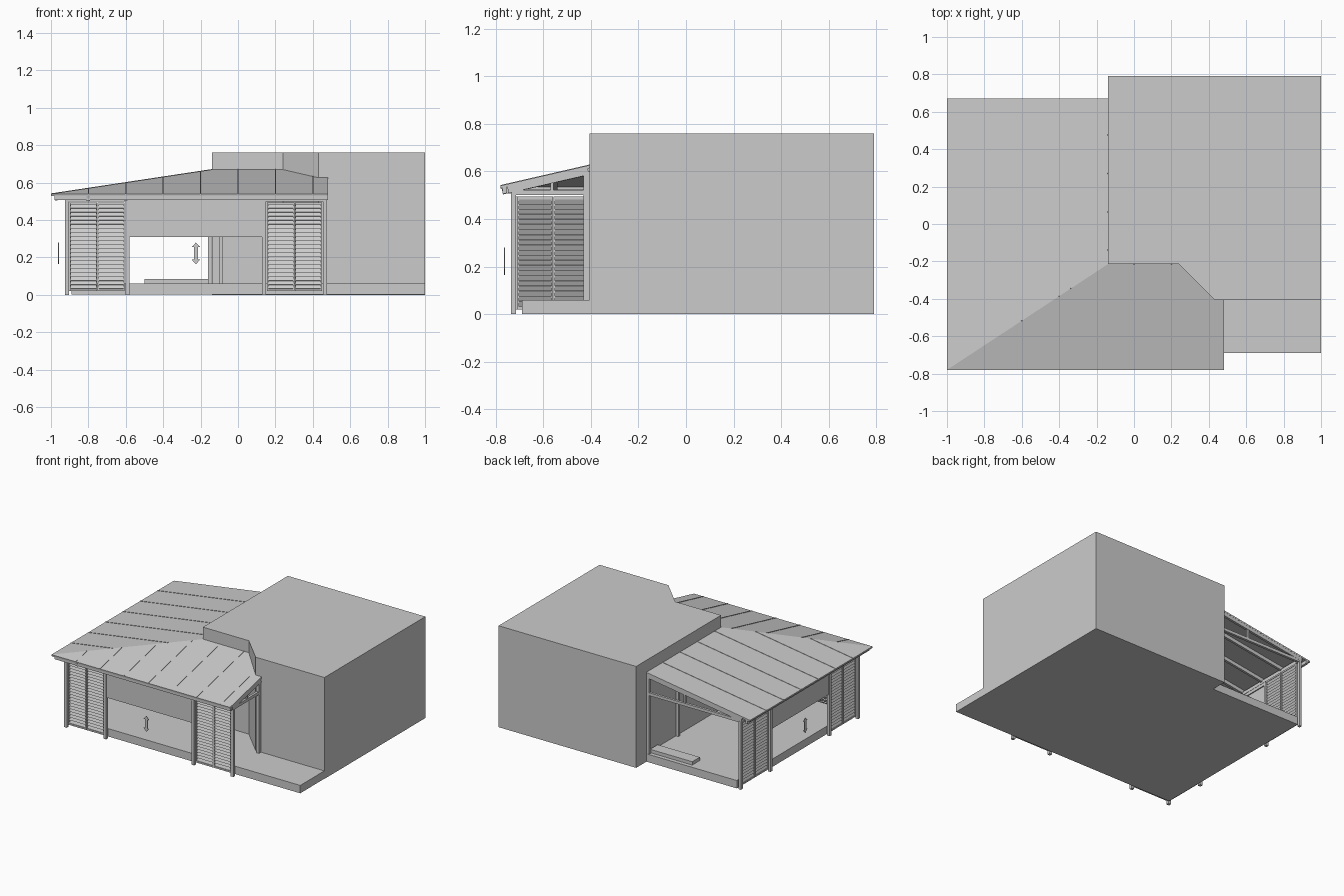
import bpy, bmesh, math
from mathutils import Matrix, Vector

if "Cube" in bpy.data.objects:
    bpy.data.objects.remove(bpy.data.objects["Cube"], do_unlink=True)

grey = bpy.data.materials.new("plain_grey")
grey.use_nodes = True
colour = (0.6, 0.6, 0.6, 1)
grey.diffuse_color = colour
grey.node_tree.nodes["Principled BSDF"].inputs["Base Color"].default_value = colour


def finish(name, bm, matrix=None):
    bmesh.ops.recalc_face_normals(bm, faces=bm.faces)
    mesh = bpy.data.meshes.new(name)
    bm.to_mesh(mesh)
    bm.free()
    mesh.materials.append(grey)
    ob = bpy.data.objects.new(name, mesh)
    if matrix:
        ob.matrix_world = matrix
    bpy.context.collection.objects.link(ob)
    return ob


def add_box(bm, x0, x1, y0, y1, z0, z1, tilt=0):
    m = (Matrix.Translation(((x0 + x1) / 2, (y0 + y1) / 2, (z0 + z1) / 2))
         @ Matrix.Rotation(tilt, 4, 'X')
         @ Matrix.Diagonal((x1 - x0, y1 - y0, z1 - z0, 1)))
    bmesh.ops.create_cube(bm, size=1, matrix=m)


def box(name, *args, matrix=None):
    bm = bmesh.new()
    add_box(bm, *args)
    return finish(name, bm, matrix)


def add_bar(bm, a, b, w, h):
    a, b = Vector(a), Vector(b)
    d = b - a
    m = (Matrix.Translation((a + b) / 2) @ d.to_track_quat('X', 'Z').to_matrix().to_4x4()
         @ Matrix.Diagonal((d.length, w, h, 1)))
    bmesh.ops.create_cube(bm, size=1, matrix=m)


def prism(name, outline, z0, z1, matrix=None):
    bm = bmesh.new()
    face = bm.faces.new([bm.verts.new((x, y, z0)) for x, y in outline])
    out = bmesh.ops.extrude_face_region(bm, geom=[face])
    bmesh.ops.translate(bm, vec=(0, 0, z1 - z0),
                        verts=[v for v in out["geom"] if isinstance(v, bmesh.types.BMVert)])
    return finish(name, bm, matrix)


# Main house block with a chamfered recess, and the deck slab
prism("house_block", [(-.14, .79), (-.14, -.215), (.24, -.215), (.43, -.405),
                      (1, -.405), (1, .79)], 0, .76)
prism("deck_slab", [(-.89, .67), (-.89, -.69), (.999, -.69), (.999, -.3),
                    (-.13, -.1), (-.13, .67)], .001, .06)
box("deck_step", -.5, -.15, .55, .64, .06, .085)

# Veranda roof: side and front slopes meeting at a hip
EAVE, PEAK = .54, .67
corner, ridge = (-1, -.78), (-.14, -.215)


def front_z(y):
    return EAVE + (PEAK - EAVE) * (y - corner[1]) / (ridge[1] - corner[1])


def side_z(x):
    return EAVE + (PEAK - EAVE) * (x - corner[0]) / (ridge[0] - corner[0])


bm = bmesh.new()
a = bm.verts.new((*corner, EAVE))
r = bm.verts.new((*ridge, PEAK))
front = [bm.verts.new((x, y, front_z(y))) for x, y in
         [(.48, -.78), (.48, -.405), (.43, -.405), (.24, -.215)]]
side = [bm.verts.new((x, .67, side_z(x))) for x in (-.14, -1)]
bm.faces.new([a, *front, r])
bm.faces.new([a, r, *side])
roof = finish("veranda_roof", bm)
solid = roof.modifiers.new("thickness", 'SOLIDIFY')
solid.thickness = .012
solid.offset = -1

# Standing seams above the roof and rafters beneath it
lines = []
hip = (ridge[0] - corner[0]) / (ridge[1] - corner[1])
for i in range(7):
    x = -.8 + .2 * i
    y = min(ridge[1], corner[1] + (x + 1) / hip, -.215 - (x - .24))
    lines.append(((x, -.78, EAVE), (x, y, front_z(y))))
for i in range(6):
    y = -.55 + .205 * i
    x = min(ridge[0], corner[0] + (y + .78) * hip)
    lines.append(((-1, y, EAVE), (x, y, side_z(x))))
ends = [((.47, -.77, front_z(-.77)), (.47, -.41, front_z(-.41))),
        ((-.98, .66, side_z(-.98)), (-.14, .66, PEAK)),
        ((-.98, -.767, side_z(-.98)), (*ridge, PEAK))]
seams, rafters = bmesh.new(), bmesh.new()
for p, q in lines:
    add_bar(seams, p, q, .006, .005)
for p, q in lines + ends:
    p, q = Vector(p), Vector(q)
    start = p.lerp(q, .06)
    drop = Vector((0, 0, .025))
    add_bar(rafters, start - drop, q - drop, .018, .028)
finish("roof_seams", seams)
finish("rafters", rafters)

# Gutters under both eaves
box("front_gutter", -.98, .48, -.772, -.755, .508, .536)
box("side_gutter", -.98, -.963, -.772, .67, .508, .536)


def shutter_bay(name, u0, u1, d, matrix):
    """Two louvred leaves between a pair of posts."""
    bm = bmesh.new()
    mid = (u0 + u1) / 2
    bottom, top, stile, pitch = .02, .495, .007, .0215
    for l, h in ((u0, mid - .001), (mid + .001, u1)):
        for s in (l, h - stile):
            add_box(bm, s, s + stile, -d, -d + .018, bottom, top)
        for z in (bottom, top - .012):
            add_box(bm, l, h, -d, -d + .018, z, z + .012)
        for i in range(21):
            z = bottom + .012 + pitch * i
            add_box(bm, l + stile, h - stile, -d + .0075, -d + .0105,
                    z, z + .024, -math.radians(25))
    finish(name, bm, matrix)


def arrow(name, u, d, matrix):
    """Thin double-headed arrow standing in front of the blind."""
    half = [(0, .058), (.023, .033), (.011, .033)]
    right = half + [(x, -z) for x, z in reversed(half)]
    outline = right + [(-x, z) for x, z in reversed(right[1:-1])]
    place = matrix @ Matrix.Translation((u, -d, .222)) @ Matrix.Rotation(math.pi / 2, 4, 'X')
    prism(name, outline, -.002, .002, place)


# Two identical veranda walls: shutters, open bay with blind, shutters
walls = [("front", [-.915, -.59, .14, .465], .725, .038, Matrix()),
         ("side", [-.66, -.31, .39, .725], .915, .045, Matrix.Rotation(-math.pi / 2, 4, 'Z'))]
for label, posts, d, gap, m in walls:
    for i, u in enumerate(posts):
        if label == "front" or i < 3:
            box(f"{label}_post_{i + 1}", u - .011, u + .011, -d - .01, -d + .011, 0, .51, matrix=m)
    box(f"{label}_beam", posts[0] - .01, posts[3] + .01, -d - .008, -d + .012, .5, .525, matrix=m)
    for i in (0, 2):
        shutter_bay(f"{label}_shutters_{i // 2 + 1}", posts[i] + .016, posts[i + 1] - .016,
                    d - .002, m)
    u0, u1 = posts[1] + .011, posts[2] - .011
    box(f"{label}_blind", u0, u1, -d - .002, -d + .002, .31, .48, matrix=m)
    box(f"{label}_blind_header", u0, u1, -d - .007, -d + .01, .478, .5, matrix=m)
    arrow(f"{label}_arrow", (u0 + u1) / 2, d + gap, m)

# Open ends: cross beams, short studs and posts against the house
box("right_end_beam", .456, .474, -.725, -.41, .5, .522)
box("right_end_post", .455, .475, -.43, -.406, .06, .6)
box("right_end_stud", .458, .472, -.57, -.557, .52, .565)
box("back_end_beam", -.915, -.141, .65, .668, .5, .522)
box("back_end_stud", -.46, -.445, .652, .666, .52, .6)
for i, (x, y) in enumerate([(-.151, -.226), (-.09, -.226), (-.151, .31), (-.151, .657)]):
    box(f"wall_post_{i + 1}", x - .01, x + .01, y - .01, y + .01, .06, .64)
